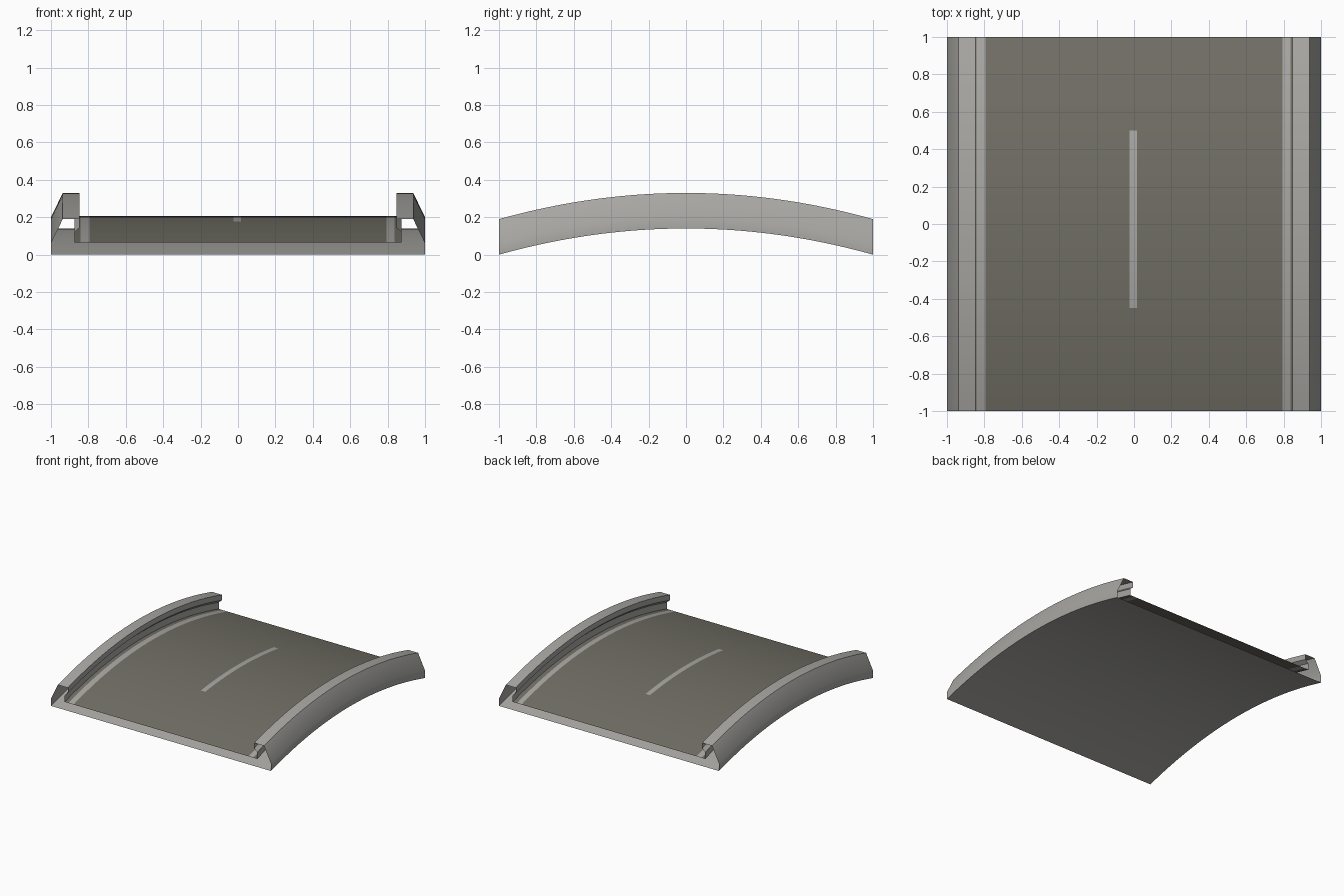
import bpy

if "Cube" in bpy.data.objects:
    bpy.data.objects.remove(bpy.data.objects["Cube"])

RISE = 0.14      # height of the arch at mid span
SEGS = 40        # steps along the span


def material(name, rgb):
    m = bpy.data.materials.new(name)
    m.diffuse_color = (*rgb, 1)
    m.use_nodes = True
    m.node_tree.nodes["Principled BSDF"].inputs["Base Color"].default_value = m.diffuse_color
    return m


concrete = material("concrete grey", (0.39, 0.385, 0.365))
asphalt = material("asphalt brown grey", (0.165, 0.158, 0.13))


def sweep(name, profile, mats, rule=lambda x, y: 0):
    """Sweep an open (x, z) profile along the arched span; rule picks the colour."""
    n = len(profile)
    verts, faces = [], []
    for i in range(SEGS + 1):
        y = -1 + 2 * i / SEGS
        verts += [(x, y, z + RISE * (1 - y * y)) for x, z in profile]
    for i in range(SEGS):
        for j in range(n - 1):
            a = i * n + j
            faces.append((a, a + 1, a + n + 1, a + n))
    mesh = bpy.data.meshes.new(name)
    mesh.from_pydata(verts, [], faces)
    for m in mats:
        mesh.materials.append(m)
    for p in mesh.polygons:
        p.material_index = rule(p.center.x, p.center.y)
    ob = bpy.data.objects.new(name, mesh)
    bpy.context.collection.objects.link(ob)
    bpy.context.view_layer.objects.active = ob
    ob.select_set(True)
    bpy.ops.object.shade_smooth_by_angle(angle=0.5)
    ob.select_set(False)
    return ob


# arched underside (the ends of the bridge piece are open)
sweep("underside", [(1, 0), (-1, 0)], [concrete])

# hollow side barriers, outer foot over the top to the road edge
barrier = [(1, 0), (1, 0.06), (0.937, 0.19), (0.847, 0.19),
           (0.847, 0.145), (0.875, 0.12), (0.875, 0.066)]
left = [(-x, z) for x, z in barrier]
sweep("right_barrier", barrier[::-1], [concrete])
sweep("left_barrier", left, [concrete])


# road surface with edge lines and a centre line
def road_colour(x, y):
    if abs(x) < 0.03:
        return int(abs(x + 0.003) < 0.018 and -0.46 < y < 0.5)
    return int(0.795 < abs(x) < 0.842)


xs = [-0.875, -0.842, -0.795, -0.023, 0.017, 0.795, 0.837, 0.875]
sweep("road", [(x, 0.066) for x in xs], [asphalt, concrete], road_colour)
